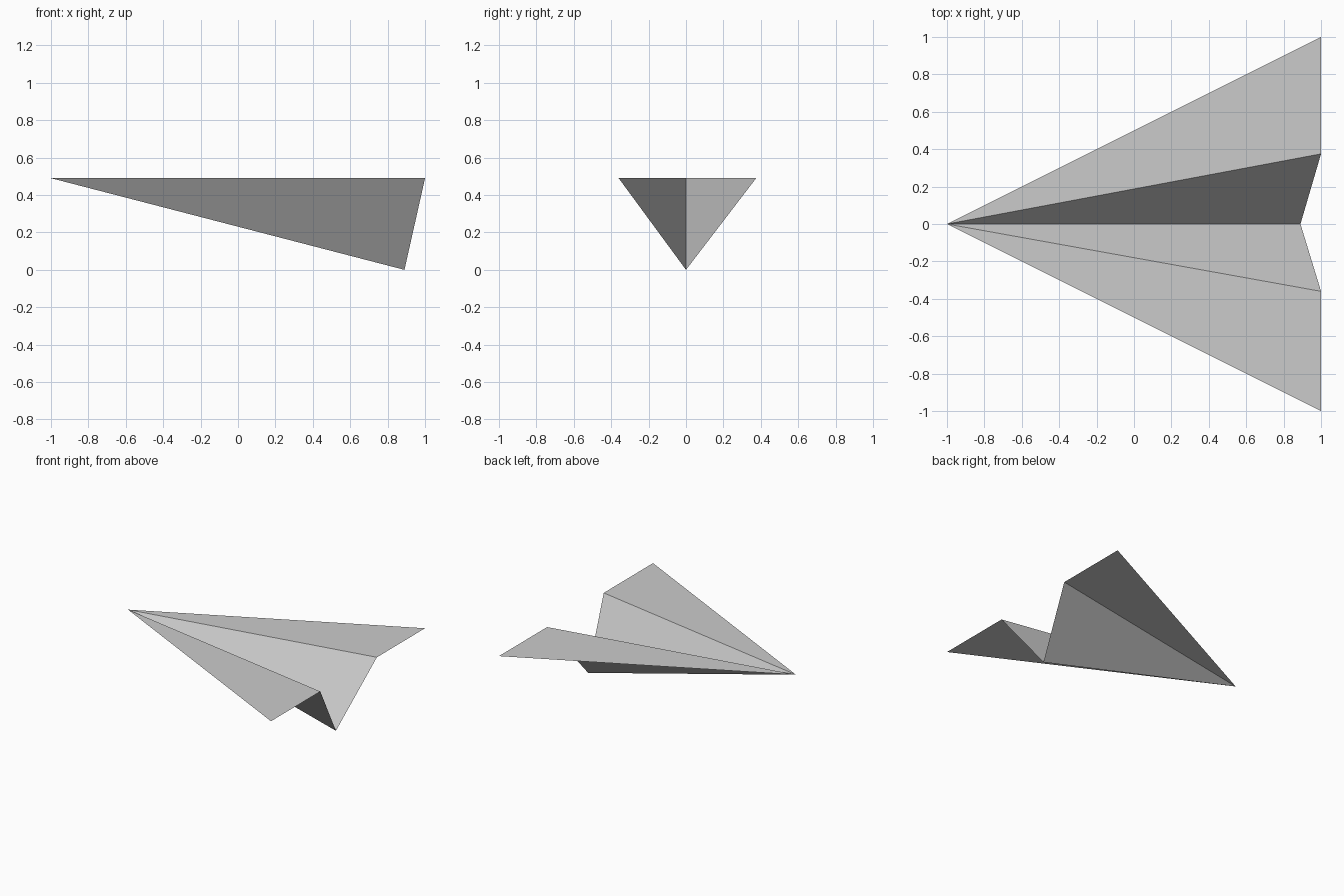
import bpy

cube = bpy.data.objects.get("Cube")
if cube:
    bpy.data.objects.remove(cube, do_unlink=True)

# Plain paper colour
paper = bpy.data.materials.new("grey_paper")
paper.use_nodes = True
colour = (0.6, 0.6, 0.6, 1)
paper.diffuse_color = colour
bsdf = next(n for n in paper.node_tree.nodes if n.type == 'BSDF_PRINCIPLED')
bsdf.inputs["Base Color"].default_value = colour

TOP = 0.49
NOSE = (-1, 0, TOP)
KEEL = (0.89, 0, 0)


def paper_panel(name, *corners):
    """One flat folded triangle of the sheet."""
    mesh = bpy.data.meshes.new(name)
    mesh.from_pydata(corners, [], [range(len(corners))])
    mesh.materials.append(paper)
    # Keep the upper side of the sheet as the face front
    if mesh.polygons[0].normal.z < 0:
        mesh.flip_normals()
    obj = bpy.data.objects.new(name, mesh)
    bpy.context.collection.objects.link(obj)
    return obj


# Each half: a sloping body side from keel to fold, and a flat wing
for half, fold_y, tip_y in (("back", 0.375, 1), ("front", -0.36, -1)):
    fold = (1, fold_y, TOP)
    tip = (1, tip_y, TOP)
    paper_panel(half + "_body_side", NOSE, KEEL, fold)
    paper_panel(half + "_wing", NOSE, fold, tip)
